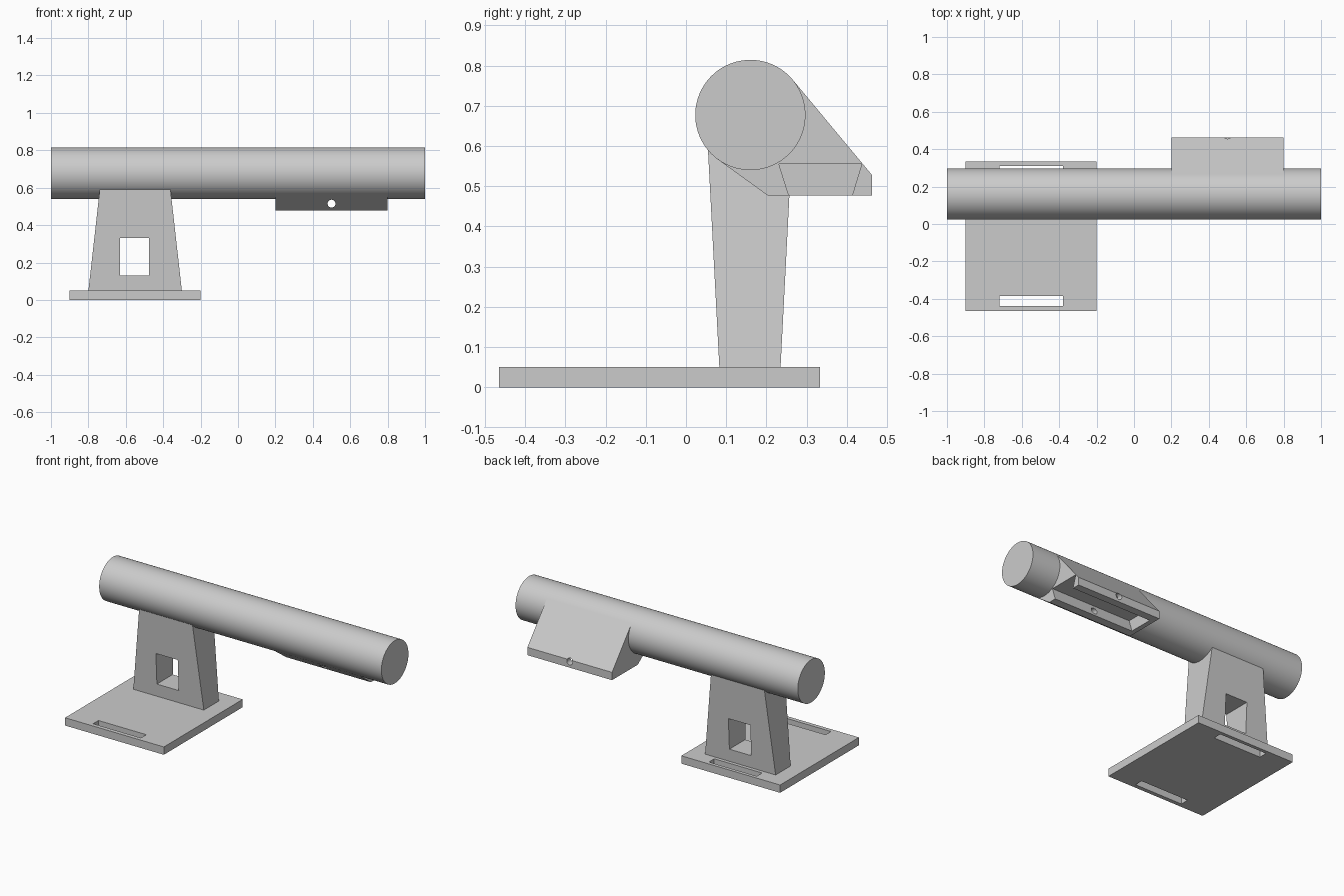
import bpy, bmesh, math
from mathutils import Vector, Matrix

old = bpy.data.objects.get("Cube")
if old:
    bpy.data.objects.remove(old, do_unlink=True)

grey = bpy.data.materials.new("plain grey")
grey.use_nodes = True
colour = (0.6, 0.6, 0.6, 1)
grey.diffuse_color = colour
grey.node_tree.nodes["Principled BSDF"].inputs["Base Color"].default_value = colour


def make(name, bm):
    bmesh.ops.recalc_face_normals(bm, faces=bm.faces)
    mesh = bpy.data.meshes.new(name)
    bm.to_mesh(mesh)
    bm.free()
    mesh.materials.append(grey)
    obj = bpy.data.objects.new(name, mesh)
    bpy.context.collection.objects.link(obj)
    return obj


def loft(name, lower, upper):
    """Solid between two matching loops of points."""
    bm = bmesh.new()
    a = [bm.verts.new(p) for p in lower]
    b = [bm.verts.new(p) for p in upper]
    bm.faces.new(a)
    bm.faces.new(b)
    for i in range(len(a)):
        j = (i + 1) % len(a)
        bm.faces.new((a[i], a[j], b[j], b[i]))
    return make(name, bm)


def rect(x0, x1, y0, y1, z):
    return [(x0, y0, z), (x1, y0, z), (x1, y1, z), (x0, y1, z)]


def box(name, x0, x1, y0, y1, z0, z1):
    return loft(name, rect(x0, x1, y0, y1, z0), rect(x0, x1, y0, y1, z1))


def prism(name, profile, x0, x1):
    """Side profile (y, z) extruded along x."""
    return loft(name, [(x0, y, z) for y, z in profile], [(x1, y, z) for y, z in profile])


def cylinder(name, radius, length, centre, axis, sides):
    bm = bmesh.new()
    turn = Matrix.Rotation(math.pi / 2, 4, "Y" if axis == "X" else "X")
    bmesh.ops.create_cone(bm, cap_ends=True, segments=sides, radius1=radius,
                          radius2=radius, depth=length,
                          matrix=Matrix.Translation(centre) @ turn)
    return make(name, bm)


def cut(obj, cutters):
    """Subtract the cutters for good and remove them."""
    for c in cutters:
        c.hide_render = True
        mod = obj.modifiers.new("cut", "BOOLEAN")
        mod.operation = "DIFFERENCE"
        mod.solver = "EXACT"
        mod.object = c
    graph = bpy.context.evaluated_depsgraph_get()
    mesh = bpy.data.meshes.new_from_object(obj.evaluated_get(graph))
    obj.modifiers.clear()
    obj.data = mesh
    for c in cutters:
        bpy.data.objects.remove(c, do_unlink=True)


def smooth(obj):
    bpy.ops.object.select_all(action="DESELECT")
    obj.select_set(True)
    bpy.context.view_layer.objects.active = obj
    bpy.ops.object.shade_smooth_by_angle(angle=math.radians(30))


# Horizontal bar
axis_y, axis_z, radius = 0.16, 0.677, 0.137
bar = cylinder("bar", radius, 2, (0, axis_y, axis_z), "X", 96)
smooth(bar)

# Base plate with two strap slots
base = box("base_plate", -0.9, -0.2, -0.465, 0.333, 0, 0.05)
cut(base, [box("slot_cutter", -0.72, -0.38, y, y + 0.054, -0.1, 0.1)
           for y in (-0.439, 0.257)])

# Tapered pillar with a window, sunk into base and bar
pillar = loft("pillar", rect(-0.802, -0.298, 0.084, 0.234, 0.03),
              rect(-0.73, -0.37, 0.0505, 0.267, 0.67))
cut(pillar, [box("window_cutter", -0.63, -0.475, -0.2, 0.6, 0.13, 0.33)])


# Mounting block, its sides running tangent to the bar
def tangent(point, side):
    d = Vector(point) - Vector((axis_y, axis_z))
    a = math.atan2(d.y, d.x) + side * math.acos(radius / d.length)
    return (axis_y + radius * math.cos(a), axis_z + radius * math.sin(a))


front, lip = (0.203, 0.477), (0.463, 0.527)
block = prism("mounting_block",
              [tangent(front, -1), front, (0.463, 0.477), lip, tangent(lip, 1),
               (axis_y, axis_z)], 0.2, 0.8)

# Dovetail pocket open at the left end, and a cross pin hole
pocket = prism("pocket_cutter", [(0.262, 0.457), (0.407, 0.457), (0.437, 0.555), (0.231, 0.555)],
               0.23, 0.9)
pin = cylinder("pin_cutter", 0.021, 0.8, (0.5, 0.3, 0.515), "Y", 32)
cut(block, [pocket, pin])
smooth(block)
